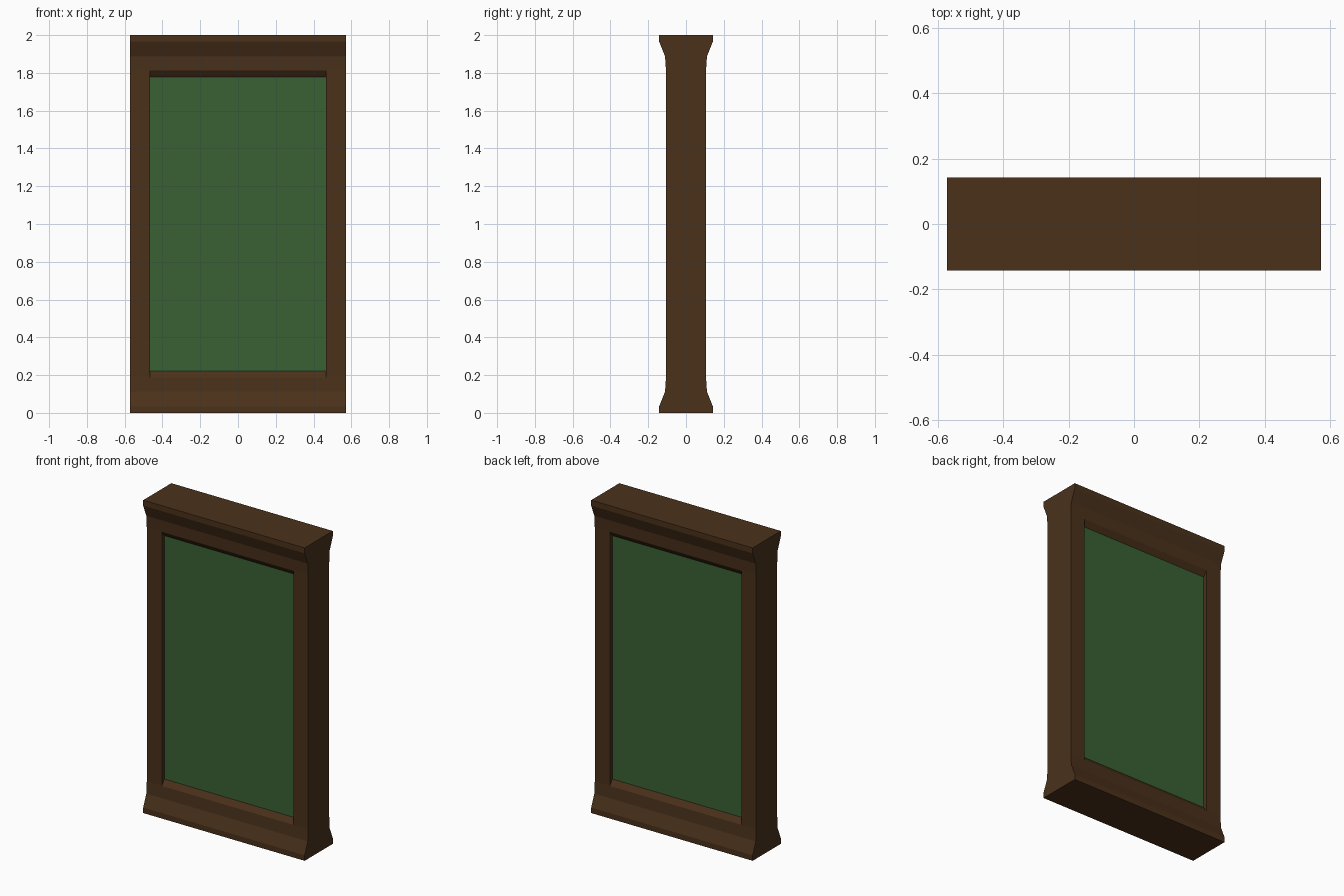
import bpy, bmesh

if "Cube" in bpy.data.objects:
    bpy.data.objects.remove(bpy.data.objects["Cube"])

HALF_W, OPEN_W = 0.571, 0.465     # outer and opening half widths
POST_Y, PANEL_Y = 0.106, 0.08     # post and panel half depths


def material(name, color):
    m = bpy.data.materials.new(name)
    m.diffuse_color = (*color, 1)
    m.use_nodes = True
    m.node_tree.nodes["Principled BSDF"].inputs["Base Color"].default_value = m.diffuse_color
    return m


wood = material("dark_wood", (0.069, 0.031, 0.011))
green = material("green_panel", (0.042, 0.117, 0.034))


def extrude_profile(name, profile, axis, start, end, mat):
    """Extrude a closed 2D profile along x (profile is y,z) or z (profile is x,y)."""
    bm = bmesh.new()
    place = (lambda a, b: (start, a, b)) if axis == "x" else (lambda a, b: (a, b, start))
    face = bm.faces.new([bm.verts.new(place(a, b)) for a, b in profile])
    out = bmesh.ops.extrude_face_region(bm, geom=[face])
    step = (end - start, 0, 0) if axis == "x" else (0, 0, end - start)
    moved = [v for v in out["geom"] if isinstance(v, bmesh.types.BMVert)]
    bmesh.ops.translate(bm, verts=moved, vec=step)
    bmesh.ops.recalc_face_normals(bm, faces=bm.faces)
    mesh = bpy.data.meshes.new(name)
    bm.to_mesh(mesh)
    bm.free()
    mesh.materials.append(mat)
    obj = bpy.data.objects.new(name, mesh)
    bpy.context.collection.objects.link(obj)
    return obj


def rect(x0, x1, y):
    return [(x0, -y), (x1, -y), (x1, y), (x0, y)]


# Flared moulding profile, from the outer end towards the panel
half = [(0.142, 0), (0.142, 0.035), (0.111, 0.112), (POST_Y, 0.188), (PANEL_Y, 0.222)]
full = half + [(-y, z) for y, z in reversed(half)]

# Bottom and top rails
extrude_profile("bottom_rail", full, "x", -HALF_W, HALF_W, wood)
extrude_profile("top_rail", [(y, 2 - z) for y, z in full], "x", -HALF_W, HALF_W, wood)

# Side posts, running between the flared ends
for name, s in (("left_post", -1), ("right_post", 1)):
    x0, x1 = sorted((s * OPEN_W, s * HALF_W))
    extrude_profile(name, rect(x0, x1, POST_Y), "z", 0.15, 1.85, wood)

# Recessed two-sided panel
extrude_profile("panel", rect(-OPEN_W, OPEN_W, PANEL_Y), "z", 0.222, 1.778, green)
